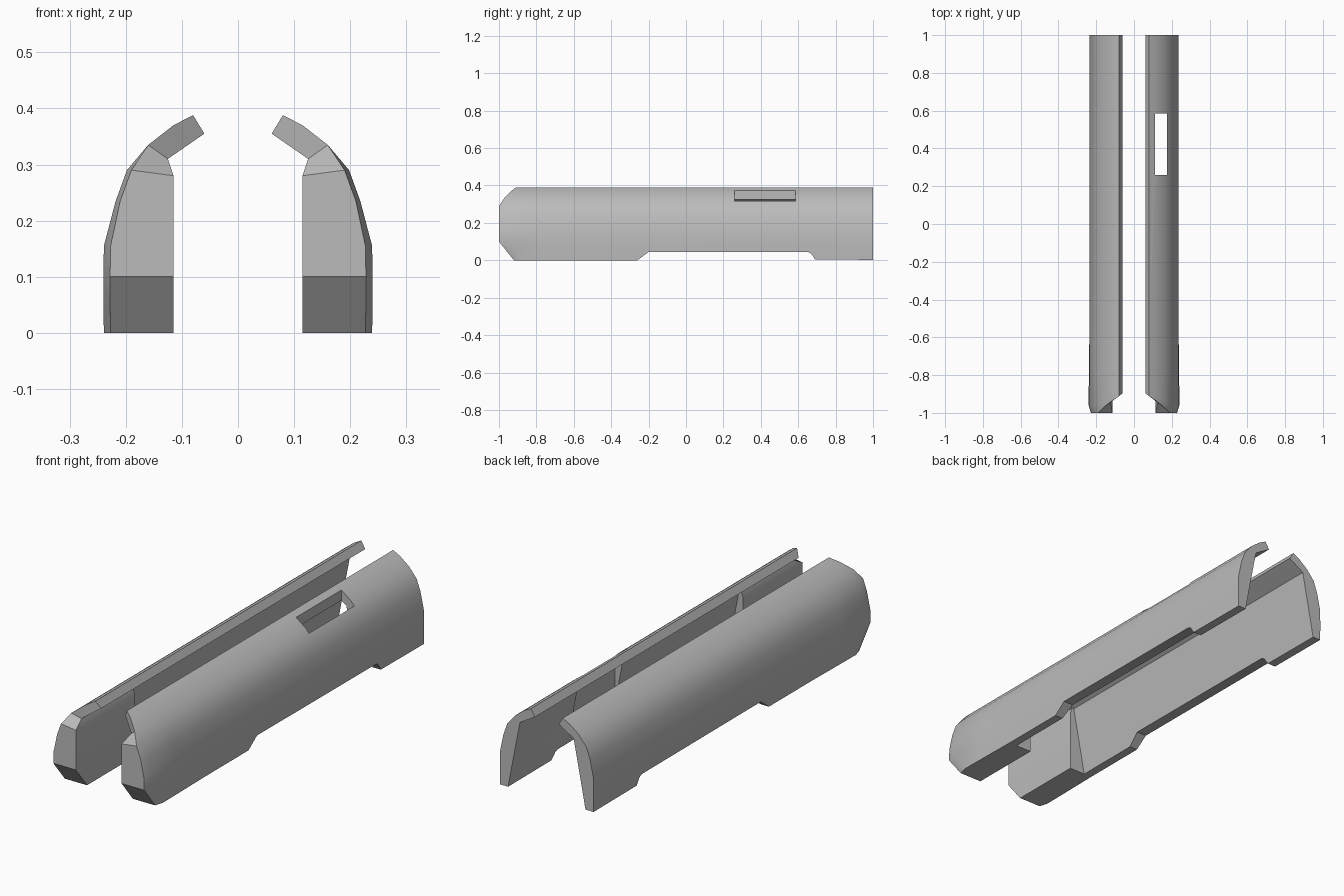
import bpy, bmesh, math

cube = bpy.data.objects.get("Cube")
if cube:
    bpy.data.objects.remove(cube, do_unlink=True)

grey = bpy.data.materials.new("mid_grey")
grey.use_nodes = True
grey.diffuse_color = (0.5, 0.5, 0.5, 1)
grey.node_tree.nodes["Principled BSDF"].inputs["Base Color"].default_value = (0.5, 0.5, 0.5, 1)

# Cross-section of one shell: outer wall from the bottom to the lip, as (x, z, front y)
OUTER = [(.235, 0, -.92), (.236, .05, -.96), (.236, .1, -1), (.235, .155, -1),
         (.218, .235, -1), (.198, .29, -1), (.16, .335, -.97), (.115, .37, -.935),
         (.08, .388, -.912)]
# Inner side from the lip to the bottom, for the solid nose and for the thin wall
NOSE = [(.06, .355, -.895), (.125, .31, -.945), (.115, .28, -1), (.115, .1, -1), (.115, 0, -.92)]
WALL = [(.06, .355), (.135, .31), (.141, .28), (.176, .1), (.195, 0)]
CAP = [(0, 1, 2, 12, 13), (2, 3, 4, 5, 11, 12), (5, 6, 10, 11), (6, 7, 8, 9, 10)]
NOSE_END = -.575


def link(name, bm):
    bmesh.ops.recalc_face_normals(bm, faces=bm.faces)
    mesh = bpy.data.meshes.new(name)
    bm.to_mesh(mesh)
    bm.free()
    mesh.materials.append(grey)
    obj = bpy.data.objects.new(name, mesh)
    bpy.context.collection.objects.link(obj)
    return obj


def prism(name, profile, x0, x1):
    """Extrude a (y, z) outline along x."""
    bm = bmesh.new()
    face = bm.faces.new([bm.verts.new((x0, y, z)) for y, z in profile])
    moved = bmesh.ops.extrude_face_region(bm, geom=[face])["geom"]
    bmesh.ops.translate(bm, vec=(x1 - x0, 0, 0),
                        verts=[v for v in moved if isinstance(v, bmesh.types.BMVert)])
    obj = link(name, bm)
    obj.hide_render = True
    return obj


def shell(name, side):
    nose = OUTER + NOSE
    wall = [(x, z) for x, z, _ in OUTER] + WALL
    last = len(OUTER)
    rings = [
        # slightly tucked front edge, then a small swelling behind it
        [(x - (.008 if i < 6 else 0), y, z) for i, (x, z, y) in enumerate(nose)],
        [(x + (.004 if i < 4 else 0), y + .04, z) for i, (x, z, y) in enumerate(nose)],
        [(x + (.003 if i < 3 else 0), -.78, z) for i, (x, z, y) in enumerate(nose)],
        [(x, NOSE_END, z) for x, z, y in nose],
        [(x, NOSE_END, z) for x, z in wall],
        [(x, 1, z) for x, z in wall],
    ]
    bm = bmesh.new()
    loops = [[bm.verts.new((side * x, y, z)) for x, y, z in ring] for ring in rings]
    count = len(nose)
    for a, b in zip(loops, loops[1:]):
        for i in range(count):
            j = (i + 1) % count
            bm.faces.new((a[i], a[j], b[j], b[i]))
    for loop in (loops[0], loops[-1]):
        for ids in CAP:
            bm.faces.new([loop[i] for i in ids])
    bmesh.ops.remove_doubles(bm, verts=bm.verts, dist=.0005)
    return link(name, bm)


def cut(obj, cutter):
    mod = obj.modifiers.new("cut", "BOOLEAN")
    mod.operation = "DIFFERENCE"
    mod.solver = "EXACT"
    mod.object = cutter
    bpy.context.view_layer.objects.active = obj
    bpy.ops.object.modifier_apply(modifier=mod.name)


left = shell("left_shell", 1)
right = shell("right_shell", -1)

# Long relief along the bottom edge of both shells
relief = prism("relief_cutter", [(-.32, -.045), (-.2, .045), (.655, .043), (.67, .035),
                                 (.69, .004), (1.1, .002), (1.1, -.045)], -.4, .4)
# Window cut straight down through the left shell
window = prism("window_cutter", [(.26, .05), (.585, .05), (.585, .5), (.26, .5)], .11, .175)
cut(left, relief)
cut(right, relief)
cut(left, window)
for cutter in (relief, window):
    bpy.data.objects.remove(cutter, do_unlink=True)

# Smooth the curved wall and keep real edges sharp
bpy.ops.object.select_all(action="DESELECT")
for obj in (left, right):
    obj.select_set(True)
bpy.context.view_layer.objects.active = left
bpy.ops.object.shade_smooth_by_angle(angle=math.radians(35))
